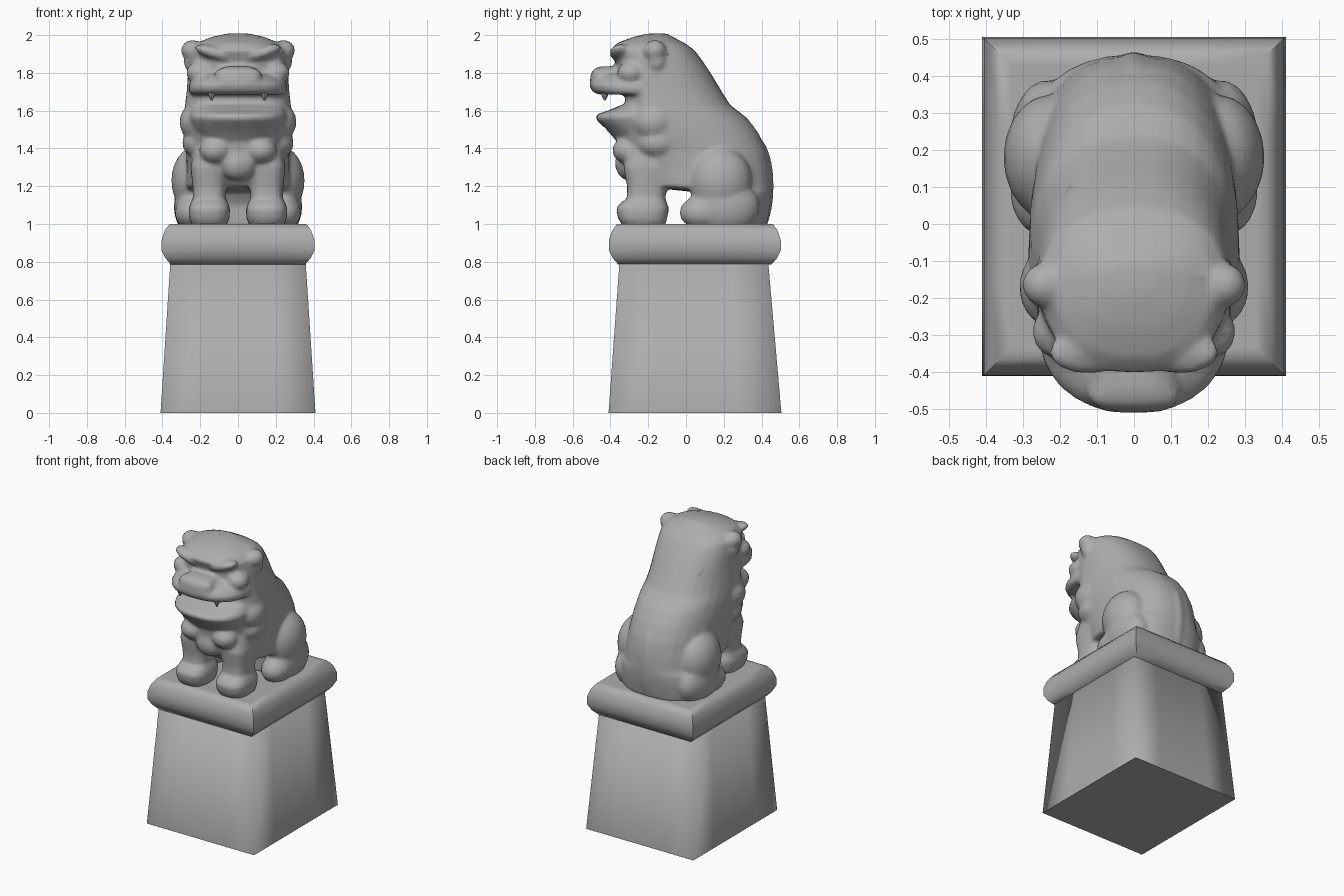
import bpy, bmesh, math
from mathutils import Matrix, Vector

if "Cube" in bpy.data.objects:
    bpy.data.objects.remove(bpy.data.objects["Cube"])

stone = bpy.data.materials.new("grey stone")
stone.diffuse_color = (0.42, 0.42, 0.42, 1)
stone.use_nodes = True
stone.node_tree.nodes["Principled BSDF"].inputs["Base Color"].default_value = stone.diffuse_color


def finish(name, bm, angle=40):
    bmesh.ops.recalc_face_normals(bm, faces=bm.faces)
    me = bpy.data.meshes.new(name)
    bm.to_mesh(me)
    bm.free()
    ob = bpy.data.objects.new(name, me)
    bpy.context.collection.objects.link(ob)
    me.materials.append(stone)
    bpy.ops.object.select_all(action='DESELECT')
    ob.select_set(True)
    bpy.context.view_layer.objects.active = ob
    bpy.ops.object.shade_smooth_by_angle(angle=math.radians(angle))
    return ob


def skin(bm, rings):
    """Bridge closed rings of points and cap both ends."""
    rows = [[bm.verts.new(p) for p in r] for r in rings]
    n = len(rows[0])
    for a, b in zip(rows, rows[1:]):
        for i in range(n):
            j = (i + 1) % n
            bm.faces.new((a[i], a[j], b[j], b[i]))
    bm.faces.new(rows[0][::-1])
    bm.faces.new(rows[-1])


def rect_ring(z, hx, y0, y1, n=4):
    c = [(-hx, y0), (hx, y0), (hx, y1), (-hx, y1)]
    out = []
    for k in range(4):
        a, b = Vector(c[k]), Vector(c[(k + 1) % 4])
        out += [(*a.lerp(b, i / n), z) for i in range(n)]
    return out


def oval_ring(z, w, yf, ym, yb, cx=0, e=0.85, n=32):
    """Oval section: half width w, front yf, widest at ym, back yb."""
    out = []
    for i in range(n):
        t = 2 * math.pi * i / n
        c, s = math.cos(t), math.sin(t)
        x = cx + w * math.copysign(abs(c) ** e, c)
        r = (yb - ym) if s > 0 else (ym - yf)
        out.append((x, ym + r * math.copysign(abs(s) ** e, s), z))
    return out


def blob(bm, c, r, tilt=0):
    m = Matrix.Translation(c) @ Matrix.Rotation(tilt, 4, 'Y') @ Matrix.Diagonal((*r, 1))
    bmesh.ops.create_uvsphere(bm, u_segments=20, v_segments=12, radius=1, matrix=m)


def pair(bm, c, r, tilt=0):
    for s in (-1, 1):
        blob(bm, (s * c[0], c[1], c[2]), r, s * tilt)


# Tapered pedestal
bm = bmesh.new()
skin(bm, [rect_ring(0, .41, -.41, .505), rect_ring(.8, .358, -.352, .435)])
finish("pedestal", bm, 92)

# Rounded slab on top of it
bm = bmesh.new()
slab = [(.785, .355), (.82, .385), (.86, .405), (.915, .405), (.965, .388), (1, .362), (1, .33)]
skin(bm, [rect_ring(z, h, .047 - h - .05, .047 + h + .05) for z, h in slab])
finish("slab", bm, 60)

# Lion: torso and head
bm = bmesh.new()
torso = [(.99, .28, .08, .22, .43), (1.10, .29, .08, .2, .45), (1.17, .29, .04, .18, .457),
         (1.20, .28, -.26, .1, .457), (1.28, .275, -.32, .08, .452), (1.38, .275, -.36, .02, .432),
         (1.48, .285, -.37, -.08, .385), (1.56, .285, -.36, -.13, .325), (1.63, .28, -.325, -.15, .235),
         (1.70, .272, -.32, -.16, .19), (1.80, .265, -.37, -.16, .13), (1.86, .26, -.375, -.16, .09),
         (1.92, .25, -.405, -.16, .045), (1.96, .215, -.36, -.16, -.01), (1.99, .14, -.28, -.16, -.07),
         (2.008, .06, -.2, -.14, -.1)]
skin(bm, [oval_ring(*s) for s in torso])
# Upper lip and nose
lip = [(1.685, .245, -.46), (1.70, .262, -.495), (1.735, .262, -.513), (1.765, .235, -.49), (1.795, .19, -.44)]
skin(bm, [oval_ring(z, w, f, -.25, -.1) for z, w, f in lip])
skin(bm, [oval_ring(z, w, f, -.42, -.3, e=.6) for z, w, f in
          [(1.74, .13, -.51), (1.79, .12, -.505), (1.82, .1, -.49), (1.835, .06, -.45)]])
pair(bm, (.075, -.455, 1.785), (.05, .045, .04))
# Lower jaw, stepping up to the back of the mouth
jaw = [(1.43, .18, -.36), (1.50, .235, -.42), (1.555, .258, -.478), (1.58, .258, -.475), (1.605, .25, -.40),
       (1.63, .24, -.345)]
skin(bm, [oval_ring(z, w, f, -.22, -.05) for z, w, f in jaw])
# Brows, cheeks and ears
pair(bm, (.125, -.345, 1.905), (.11, .06, .035), -.3)
pair(bm, (.2, -.29, 1.80), (.075, .075, .06))
pair(bm, (.235, -.165, 1.915), (.068, .062, .058), -.3)
pair(bm, (.25, -.155, 1.86), (.038, .045, .05))
# Mane tufts on the neck and chest
pair(bm, (.22, -.17, 1.54), (.09, .11, .10))
pair(bm, (.215, -.15, 1.43), (.08, .11, .08))
pair(bm, (.12, -.31, 1.39), (.085, .08, .07))
blob(bm, (0, -.30, 1.32), (.10, .075, .09))
# Front legs with paws
leg = [(.99, .09, -.335, -.11), (1.03, .107, -.36, -.1), (1.08, .11, -.37, -.09), (1.11, .1, -.35, -.1),
       (1.135, .086, -.312, -.11), (1.2, .088, -.312, -.1), (1.3, .1, -.33, -.06), (1.4, .08, -.3, -.08)]
for side in (-1, 1):
    skin(bm, [oval_ring(z, w, f, (f + b) / 2, b, side * .152, .7) for z, w, f, b in leg])
# Haunches, hind feet and tail
pair(bm, (.225, .18, 1.23), (.128, .17, .18))
pair(bm, (.235, .2, 1.09), (.105, .19, .15))
pair(bm, (.24, .09, 1.06), (.095, .125, .09))
blob(bm, (0, .37, 1.2), (.08, .095, .26))
lion = finish("lion", bm, 60)
# Fuse the pieces into one soft carved surface
fuse = lion.modifiers.new("fuse", 'REMESH')
fuse.mode = 'VOXEL'
fuse.voxel_size = .012
fuse.use_smooth_shade = True
soft = lion.modifiers.new("soften", 'SMOOTH')
soft.factor = .5
soft.iterations = 5
thin = lion.modifiers.new("thin", 'DECIMATE')
thin.ratio = .25

# Upper fangs
for side, name in ((-1, "left_fang"), (1, "right_fang")):
    bm = bmesh.new()
    bmesh.ops.create_cone(bm, cap_ends=True, segments=8, radius1=.004, radius2=.036, depth=.07,
                          matrix=Matrix.Translation((side * .14, -.43, 1.688)))
    finish(name, bm)
